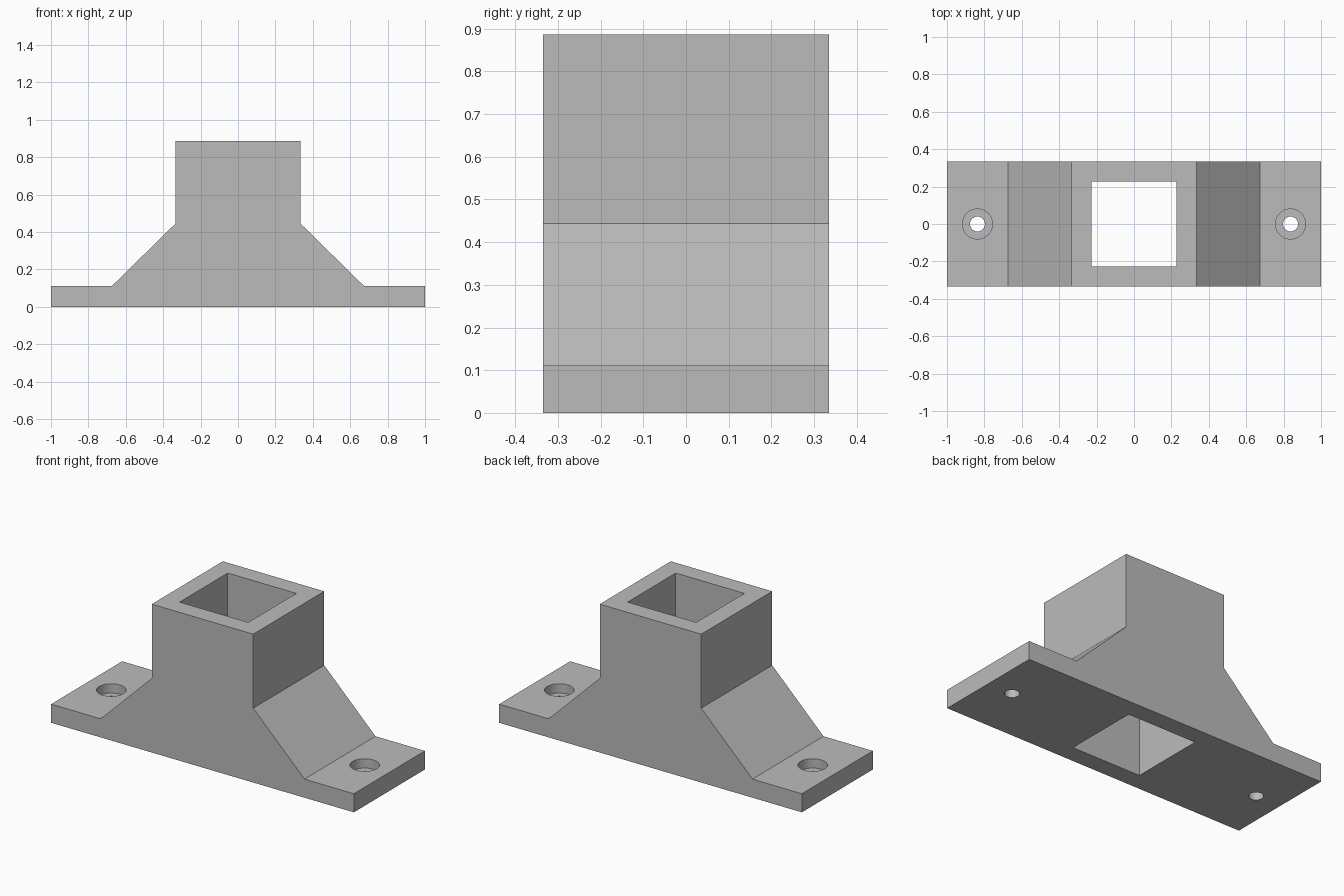
import bpy
import bmesh
from mathutils import Matrix

cube = bpy.data.objects.get("Cube")
if cube:
    bpy.data.objects.remove(cube, do_unlink=True)

HALF_DEPTH = 0.335
TOP = 0.886
FOOT = 0.111

grey = bpy.data.materials.new("plain grey")
grey.use_nodes = True
colour = (0.5, 0.5, 0.5, 1)
grey.diffuse_color = colour
grey.node_tree.nodes["Principled BSDF"].inputs["Base Color"].default_value = colour


def add_object(name, bm):
    bmesh.ops.recalc_face_normals(bm, faces=bm.faces)
    mesh = bpy.data.meshes.new(name)
    bm.to_mesh(mesh)
    bm.free()
    mesh.materials.append(grey)
    obj = bpy.data.objects.new(name, mesh)
    bpy.context.collection.objects.link(obj)
    return obj


def cylinder(bm, radius, x, z0, z1):
    bmesh.ops.create_cone(bm, cap_ends=True, segments=48, radius1=radius, radius2=radius,
                          depth=z1 - z0, matrix=Matrix.Translation((x, 0, (z0 + z1) / 2)))


def cut(target, name, bm):
    cutter = add_object(name, bm)
    cutter.hide_render = True
    cutter.hide_set(True)
    mod = target.modifiers.new(name, 'BOOLEAN')
    mod.operation = 'DIFFERENCE'
    mod.solver = 'EXACT'
    mod.object = cutter
    bpy.context.view_layer.objects.active = target
    bpy.ops.object.modifier_apply(modifier=mod.name)
    bpy.data.objects.remove(cutter, do_unlink=True)


# Bracket body: mirrored half profile, extruded front to back
half = [(1, 0), (1, FOOT), (0.674, FOOT), (0.335, 0.444), (0.335, TOP)]
profile = half + [(-x, z) for x, z in reversed(half)]
bm = bmesh.new()
face = bm.faces.new([bm.verts.new((x, -HALF_DEPTH, z)) for x, z in profile])
extruded = bmesh.ops.extrude_face_region(bm, geom=[face])["geom"]
bmesh.ops.translate(bm, vec=(0, 2 * HALF_DEPTH, 0),
                    verts=[v for v in extruded if isinstance(v, bmesh.types.BMVert)])
body = add_object("socket_bracket", bm)

# Square socket through the full height
bm = bmesh.new()
bmesh.ops.create_cube(bm, size=1, matrix=Matrix.Translation((0, 0, TOP / 2))
                      @ Matrix.Diagonal((0.454, 0.454, TOP + 0.4, 1)))
cut(body, "socket_cutter", bm)

# Counterbored screw holes in both feet
for name, radius, bottom in (("screw_hole_cutter", 0.04, -0.1),
                             ("counterbore_cutter", 0.08, FOOT / 2)):
    bm = bmesh.new()
    for side in (-1, 1):
        cylinder(bm, radius, side * 0.837, bottom, FOOT + 0.1)
    cut(body, name, bm)

# Smooth hole walls, crisp edges
body.select_set(True)
bpy.context.view_layer.objects.active = body
bpy.ops.object.shade_smooth_by_angle(angle=0.5)
